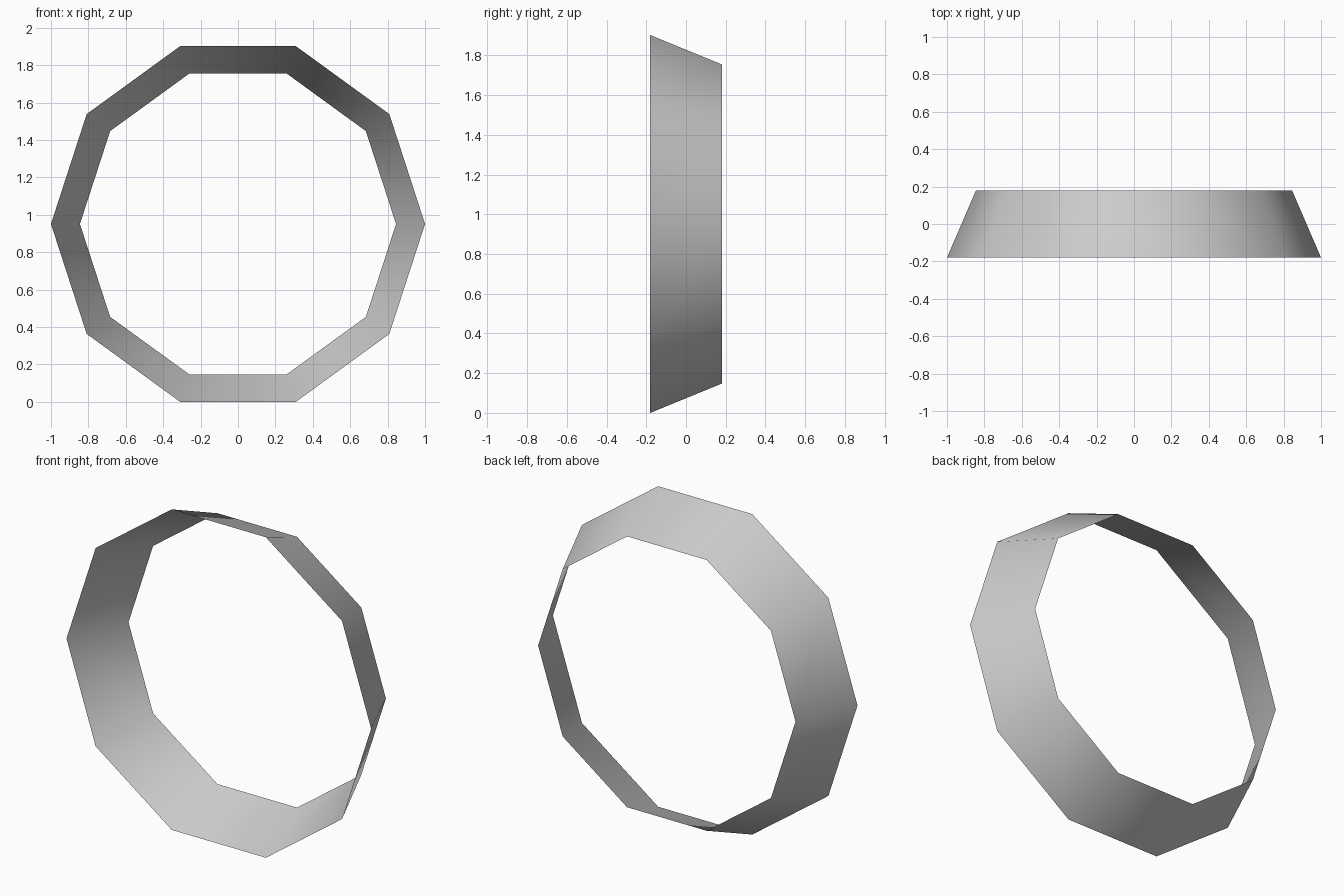
import bpy, bmesh, math

if "Cube" in bpy.data.objects:
    bpy.data.objects.remove(bpy.data.objects["Cube"])

SIDES = 10
FRONT_R, BACK_R, HALF_DEPTH = 1.0, 0.845, 0.18
CENTRE_Z = FRONT_R * math.sin(math.radians(72))  # rests on a flat side


def ring(bm, radius, y):
    """Ten-sided loop of vertices facing along y."""
    return [bm.verts.new((radius * math.cos(math.tau * i / SIDES), y,
                          CENTRE_Z + radius * math.sin(math.tau * i / SIDES)))
            for i in range(SIDES)]


# Open tapered band: wide loop in front, narrower loop behind
bm = bmesh.new()
front = ring(bm, FRONT_R, -HALF_DEPTH)
back = ring(bm, BACK_R, HALF_DEPTH)
for i in range(SIDES):
    j = (i + 1) % SIDES
    face = bm.faces.new((front[i], back[i], back[j], front[j]))
    face.smooth = True
bm.normal_update()
# Outward-facing normals
if bm.faces[:][0].normal.x < 0:
    bmesh.ops.reverse_faces(bm, faces=bm.faces[:])

mesh = bpy.data.meshes.new("tapered_band")
bm.to_mesh(mesh)
bm.free()
band = bpy.data.objects.new("tapered_band", mesh)
bpy.context.collection.objects.link(band)
